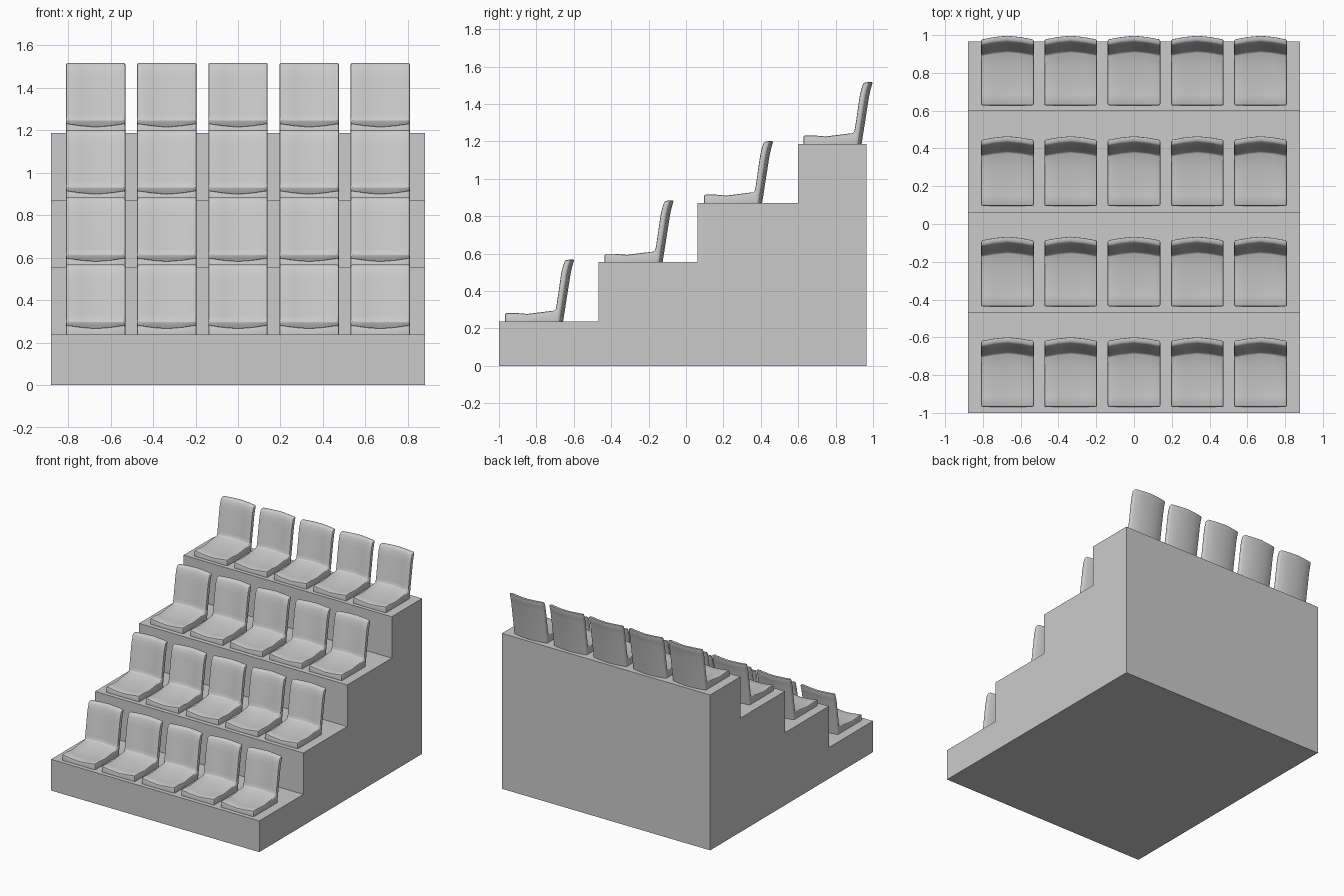
import bpy, bmesh, math

if "Cube" in bpy.data.objects:
    bpy.data.objects.remove(bpy.data.objects["Cube"])

STEP_Y = [-1.0, -0.468, 0.062, 0.599, 0.965]
STEP_Z = [0.238, 0.554, 0.871, 1.187]
ROW_PITCH, COL_PITCH, HALF_W = 0.532, 0.335, 0.14


def loft(name, sections, bevel=0.0):
    """Skin matching closed cross-sections and cap both ends."""
    bm = bmesh.new()
    rings = [[bm.verts.new(p) for p in s] for s in sections]
    n = len(rings[0])
    for a, b in zip(rings, rings[1:]):
        for i in range(n):
            j = (i + 1) % n
            bm.faces.new((a[i], a[j], b[j], b[i]))
    bm.faces.new(rings[0])
    bm.faces.new(rings[-1][::-1])
    bmesh.ops.recalc_face_normals(bm, faces=bm.faces)
    if bevel:
        edges = [e for e in bm.edges if e.calc_face_angle(0) > math.radians(50)
                 and max(v.co.z for v in e.verts) > 0.02]
        bmesh.ops.bevel(bm, geom=edges, offset=bevel, segments=2,
                        profile=0.5, affect='EDGES', clamp_overlap=True)
    mesh = bpy.data.meshes.new(name)
    bm.to_mesh(mesh)
    bm.free()
    ob = bpy.data.objects.new(name, mesh)
    bpy.context.collection.objects.link(ob)
    return ob


# Stepped platform: stair profile extruded across x
stairs = [(STEP_Y[0], 0)]
for i, z in enumerate(STEP_Z):
    stairs += [(STEP_Y[i], z), (STEP_Y[i + 1], z)]
stairs.append((STEP_Y[-1], 0))
loft("stepped_platform", [[(x, y, z) for y, z in stairs] for x in (-0.88, 0.88)])

# Seat side profile: y, z, backward bulge and vertical dip at the centre
profile = [
    (0.000, 0.000, 0.0, 0.0), (0.000, 0.046, 0.0, -0.016),
    (0.055, 0.046, 0.0, -0.015), (0.120, 0.040, 0.0, -0.008),
    (0.200, 0.050, 0.0, -0.004), (0.268, 0.058, 0.02, 0.0),
    (0.275, 0.090, 0.02, 0.0), (0.299, 0.255, 0.02, 0.0),
    (0.307, 0.290, 0.02, 0.0), (0.319, 0.326, 0.02, 0.0),
    (0.351, 0.332, 0.02, 0.0), (0.339, 0.290, 0.02, 0.0),
    (0.331, 0.255, 0.02, 0.0), (0.291, 0.000, 0.02, 0.0)]
sections = []
for t in (-1, -0.5, 0, 0.5, 1):
    k = 1 - abs(t) ** 1.5
    sections.append([(t * HALF_W, y + k * dy, z + k * dz)
                     for y, z, dy, dz in profile])
seat = loft("seat_1_1", sections, bevel=0.009)

bpy.ops.object.select_all(action='DESELECT')
seat.select_set(True)
bpy.context.view_layer.objects.active = seat
bpy.ops.object.shade_smooth_by_angle(angle=math.radians(40))

# Four rows of five seats sharing one mesh
for row in range(4):
    for col in range(5):
        ob = seat
        if row or col:
            ob = bpy.data.objects.new(f"seat_{row + 1}_{col + 1}", seat.data)
            bpy.context.collection.objects.link(ob)
        ob.location = ((col - 2) * COL_PITCH, -0.968 + row * ROW_PITCH, STEP_Z[row])
